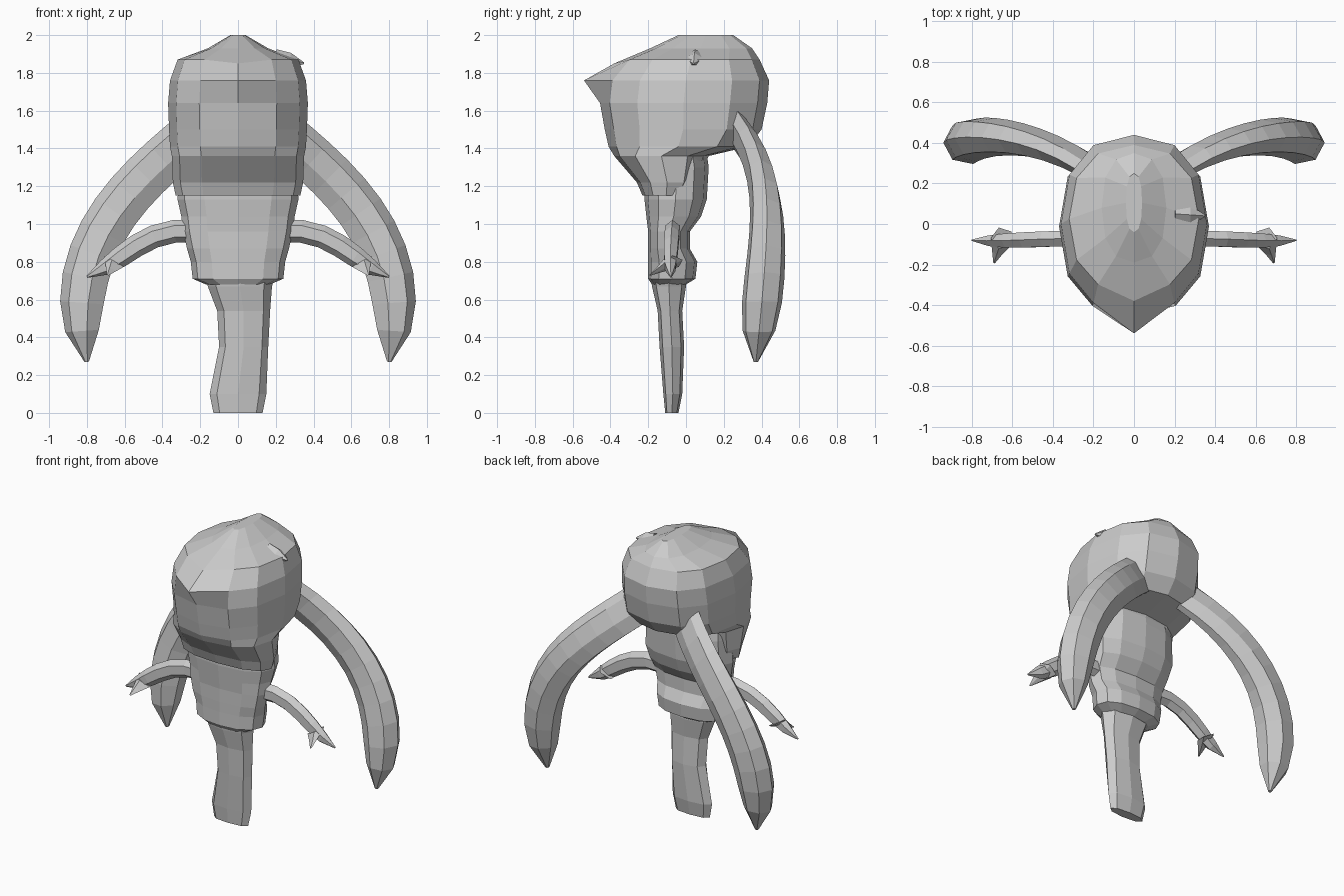
import bpy, bmesh, math
from mathutils import Vector
from mathutils.geometry import interpolate_bezier

cube = bpy.data.objects.get("Cube")
if cube:
    bpy.data.objects.remove(cube, do_unlink=True)

# One flat colour for the whole creature
colour = (0.6, 0.6, 0.6, 1)
grey = bpy.data.materials.new("plain_grey")
grey.use_nodes = True
grey.diffuse_color = colour
grey.node_tree.nodes["Principled BSDF"].inputs["Base Color"].default_value = colour


def loft(name, rings):
    """Skin a list of equal-length point rings and cap both ends."""
    bm = bmesh.new()
    rows = [[bm.verts.new(point) for point in ring] for ring in rings]
    count = len(rows[0])
    for lower, upper in zip(rows, rows[1:]):
        for i in range(count):
            j = (i + 1) % count
            bm.faces.new((lower[i], lower[j], upper[j], upper[i]))
    bm.faces.new(rows[0])
    bm.faces.new(rows[-1])
    bmesh.ops.recalc_face_normals(bm, faces=bm.faces)
    mesh = bpy.data.meshes.new(name)
    bm.to_mesh(mesh)
    bm.free()
    mesh.materials.append(grey)
    obj = bpy.data.objects.new(name, mesh)
    bpy.context.collection.objects.link(obj)


def squared(value):
    """Push a sine or cosine outward so that a ring looks a little boxy."""
    return math.copysign(abs(value) ** 0.85, value)


def level(z, half_width, front, back, centre=0, sides=12):
    """Horizontal ring that starts at its front point."""
    middle, depth = (front + back) / 2, (back - front) / 2
    angles = [math.tau * i / sides for i in range(sides)]
    return [Vector((centre + half_width * squared(math.sin(angle)),
                    middle - depth * squared(math.cos(angle)), z))
            for angle in angles]


def limb(name, side, controls, steps, sides, across, deep):
    """Tube along a Bezier curve; across and deep give the radii along it."""
    path = interpolate_bezier(*[Vector(point) for point in controls], steps)
    rings = []
    for i, centre in enumerate(path):
        t = i / (steps - 1)
        along = path[min(i + 1, steps - 1)] - path[max(i - 1, 0)]
        normal = Vector((-along.z, 0, along.x)).normalized()
        ring = []
        for k in range(sides):
            angle = math.tau * k / sides
            point = centre + normal * across(t) * math.cos(angle)
            point.y += deep(t) * math.sin(angle)
            point.x *= side
            ring.append(point)
        rings.append(ring)
    loft(name, rings)


def taper(t, sharpness):
    """Full thickness that falls to a small tip at the end of a limb."""
    return 1.1 - t ** sharpness


# Head: jaw in front, overhanging skull behind, pointed snout
head = [
    level(1.15, 0.33, -0.23, 0.02),
    level(1.22, 0.345, -0.26, 0.06),
    level(1.36, 0.35, -0.38, 0.12),
    level(1.41, 0.36, -0.41, 0.33),
    level(1.5, 0.365, -0.43, 0.4),
    level(1.64, 0.37, -0.455, 0.43),
    level(1.76, 0.36, -0.44, 0.44),
    level(1.87, 0.32, -0.34, 0.39),
    level(1.93, 0.16, -0.19, 0.35),
    level(2, 0.04, -0.04, 0.25),
]
snout, brow = head[6][0], head[7][0]
snout.y -= 0.1
brow.y -= 0.04
brow.z -= 0.02
loft("head", head)

# Torso: neck, chest fold, waist and hem
loft("torso", [
    level(1.45, 0.3, -0.25, 0.1),
    level(1.3, 0.31, -0.22, 0.12),
    level(1.13, 0.32, -0.22, 0.11),
    level(1.04, 0.3, -0.21, 0.08),
    level(0.96, 0.29, -0.2, 0.02),
    level(0.87, 0.27, -0.2, 0.02),
    level(0.8, 0.25, -0.2, 0.06),
    level(0.71, 0.24, -0.2, 0.05),
    level(0.68, 0.17, -0.18, 0),
])

# Single leg with a flared foot
loft("leg", [
    level(0.75, 0.19, -0.19, 0, 0.01, sides=8),
    level(0.67, 0.17, -0.18, 0, 0.01, sides=8),
    level(0.54, 0.14, -0.15, -0.02, 0.03, sides=8),
    level(0.35, 0.13, -0.14, -0.01, 0.03, sides=8),
    level(0.1, 0.15, -0.12, -0.02, sides=8),
    level(0, 0.13, -0.11, -0.04, sides=8),
])

# Long drooping rear arms and thin front arms with a thumb
for label, side in (("left", 1), ("right", -1)):
    limb(label + "_long_arm", side,
         [(0.2, 0.27, 1.5), (0.56, 0.5, 1.2), (0.92, 0.43, 0.9), (0.8, 0.37, 0.27)],
         steps=12, sides=7,
         across=lambda t: 0.12 * taper(t, 12),
         deep=lambda t: (0.05 + 0.07 * t) * taper(t, 12))
    limb(label + "_thin_arm", side,
         [(0.2, -0.07, 0.96), (0.5, -0.07, 1), (0.6, -0.09, 0.8), (0.8, -0.08, 0.72)],
         steps=7, sides=6,
         across=lambda t: 0.055 * taper(t, 6),
         deep=lambda t: 0.04 * taper(t, 6))
    limb(label + "_thumb", side,
         [(0.65, -0.07, 0.8), (0.66, -0.1, 0.78), (0.68, -0.15, 0.75), (0.69, -0.19, 0.73)],
         steps=3, sides=5,
         across=lambda t: 0.06 * taper(t, 1),
         deep=lambda t: 0.05 * taper(t, 1))

# Small folded ear on the left of the head
limb("left_ear", 1,
     [(0.2, 0.05, 1.87), (0.25, 0.05, 1.87), (0.3, 0.04, 1.86), (0.35, 0.04, 1.85)],
     steps=3, sides=5,
     across=lambda t: 0.05 * taper(t, 2),
     deep=lambda t: 0.06 * taper(t, 2))
